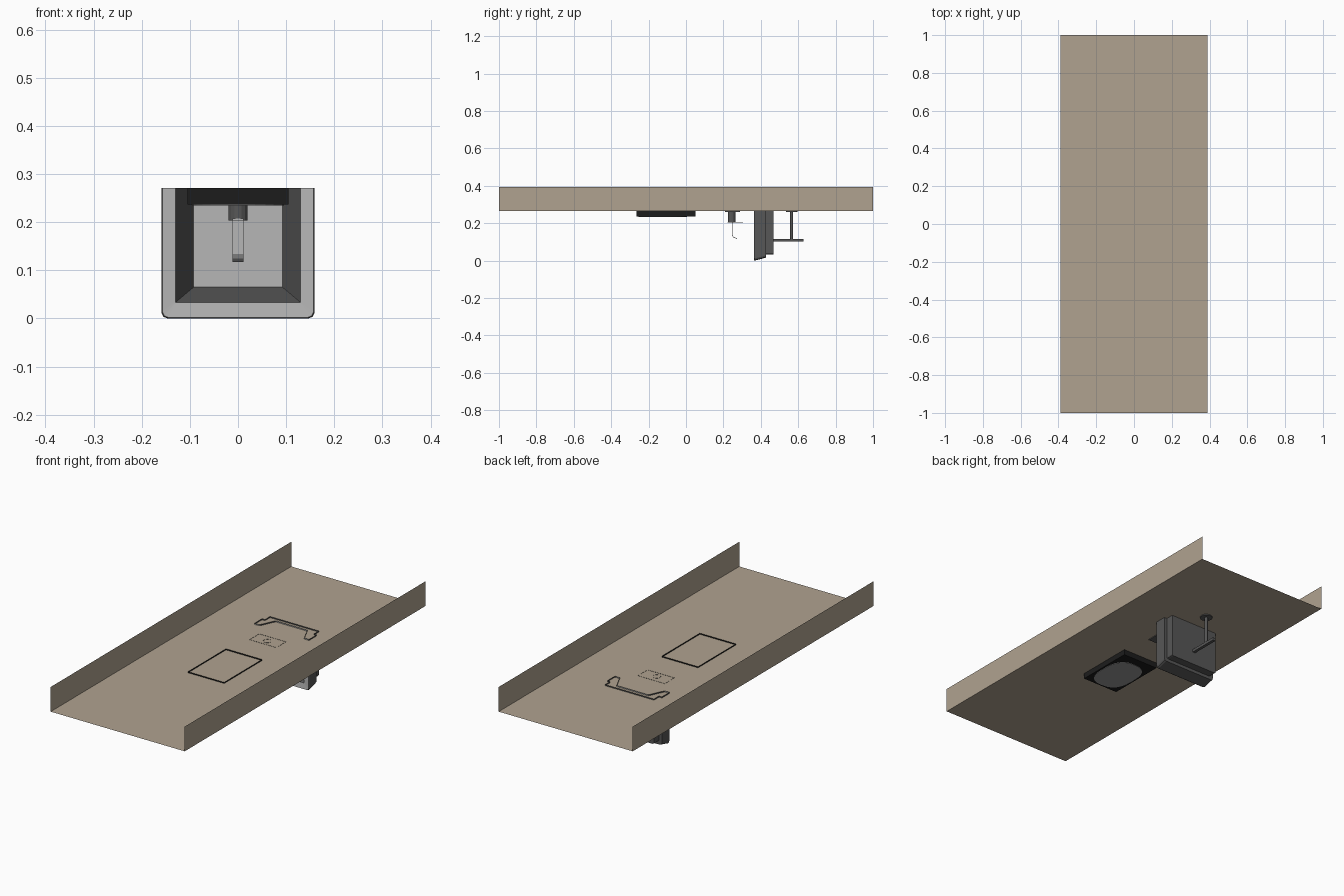
import bpy, bmesh, math

if "Cube" in bpy.data.objects:
    bpy.data.objects.remove(bpy.data.objects["Cube"])

PANEL = 0.265  # panel height
TOP = 0.271    # open upper rims of the hanging parts, just above the panel


def material(name, r, g, b):
    m = bpy.data.materials.new(name)
    m.diffuse_color = (r, g, b, 1)
    m.use_nodes = True
    m.node_tree.nodes["Principled BSDF"].inputs["Base Color"].default_value = m.diffuse_color
    return m


BEIGE = material("warm_beige", 0.435, 0.365, 0.28)
GREY = material("light_grey", 0.47, 0.47, 0.47)
MID = material("mid_grey", 0.3, 0.3, 0.3)
DARK = material("dark_grey", 0.095, 0.095, 0.095)
BLACK = material("near_black", 0.0115, 0.0115, 0.0115)


def finish(name, bm, *mats, recalc=True):
    if recalc:
        bmesh.ops.recalc_face_normals(bm, faces=bm.faces)
    me = bpy.data.meshes.new(name)
    bm.to_mesh(me)
    bm.free()
    ob = bpy.data.objects.new(name, me)
    bpy.context.collection.objects.link(ob)
    for m in mats:
        me.materials.append(m)
    return ob


def prism(name, outline, z0, z1, mat, open_top=False):
    bm = bmesh.new()
    low = [bm.verts.new((x, y, z0)) for x, y in outline]
    high = [bm.verts.new((x, y, z1)) for x, y in outline]
    bm.faces.new(low[::-1])
    if not open_top:
        bm.faces.new(high)
    for i in range(len(low)):
        bm.faces.new((low[i - 1], low[i], high[i], high[i - 1]))
    return finish(name, bm, mat, recalc=False)


def rect(x, y0, y1):
    return [(-x, y0), (x, y0), (x, y1), (-x, y1)]


def oval(cx, cy, rx, ry, n, power=1.0):
    pts = []
    for i in range(n):
        a = 2 * math.pi * i / n
        c, s = math.cos(a), math.sin(a)
        pts.append((cx + rx * math.copysign(abs(c) ** power, c),
                    cy + ry * math.copysign(abs(s) ** power, s)))
    return pts


# Panel with two upright sides, a single folded sheet
bm = bmesh.new()
rows = [[bm.verts.new((x, y, z)) for y in (-1, 1)]
        for x, z in ((-0.39, 0.395), (-0.39, PANEL), (0.39, PANEL), (0.39, 0.395))]
for a, b in zip(rows, rows[1:]):
    bm.faces.new((a[0], b[0], b[1], a[1]))
finish("panel", bm, BEIGE, recalc=False)

# Screen housing: U-shaped rings (y, half width, bottom, corner) lofted front to back
rings = []
bm = bmesh.new()
for y, w, b, c in ((0.445, 0.092, 0.065, 0.001), (0.365, 0.13, 0.033, 0.001),
                   (0.363, 0.157, 0.002, 0.012), (0.367, 0.159, 0.0, 0.012),
                   (0.427, 0.159, 0.016, 0.012), (0.427, 0.142, 0.033, 0.008),
                   (0.469, 0.142, 0.033, 0.008)):
    half = [(w, TOP), (w, b + c), (w - 0.3 * c, b + 0.3 * c), (w - c, b)]
    pts = [(-x, z) for x, z in half] + half[::-1]
    rings.append([bm.verts.new((x, y, z)) for x, z in pts])
for k, (a, b) in enumerate(zip(rings, rings[1:])):
    for i in range(len(a) - 1):
        f = bm.faces.new((a[i], b[i], b[i + 1], a[i + 1]))
        f.material_index = 1 if k == 1 else 0
bm.faces.new(rings[0]).material_index = 1   # screen
bm.faces.new(rings[-1])                     # back
finish("screen_housing", bm, DARK, GREY)

# Shallow box with an oval plate underneath
prism("shallow_box", rect(0.105, -0.265, 0.05), 0.236, TOP, BLACK, open_top=True)
prism("oval_plate", oval(0, -0.125, 0.096, 0.13, 24, 0.75), 0.234, 0.2365, MID)

# Latch: mounting plate, round boss, lever and hanging hook
prism("latch_plate", rect(0.078, 0.208, 0.288), 0.261, 0.266, DARK, open_top=True)
prism("latch_boss", oval(0, 0.244, 0.02, 0.02, 16), 0.203, 0.266, DARK, open_top=True)
prism("latch_lever", rect(0.011, 0.222, 0.305), 0.203, 0.207, GREY)
bm = bmesh.new()
path = [(0.248, 0.206), (0.248, 0.134), (0.253, 0.126), (0.272, 0.118)]
rows = [[bm.verts.new((x, y, z)) for x in (-0.011, 0.011)] for y, z in path]
for a, b in zip(rows, rows[1:]):
    bm.faces.new((a[0], b[0], b[1], a[1]))
hook = finish("hook", bm, GREY)
mod = hook.modifiers.new("thickness", "SOLIDIFY")
mod.thickness = 0.003
mod.offset = 0

# Support behind the screen: flange, post and cross bar
prism("flange", oval(0, 0.565, 0.031, 0.031, 24), 0.26, 0.2645, DARK)
prism("post", oval(0, 0.565, 0.008, 0.008, 12), 0.11, 0.262, DARK)
prism("cross_bar", rect(0.008, 0.462, 0.627), 0.102, 0.117, DARK)
